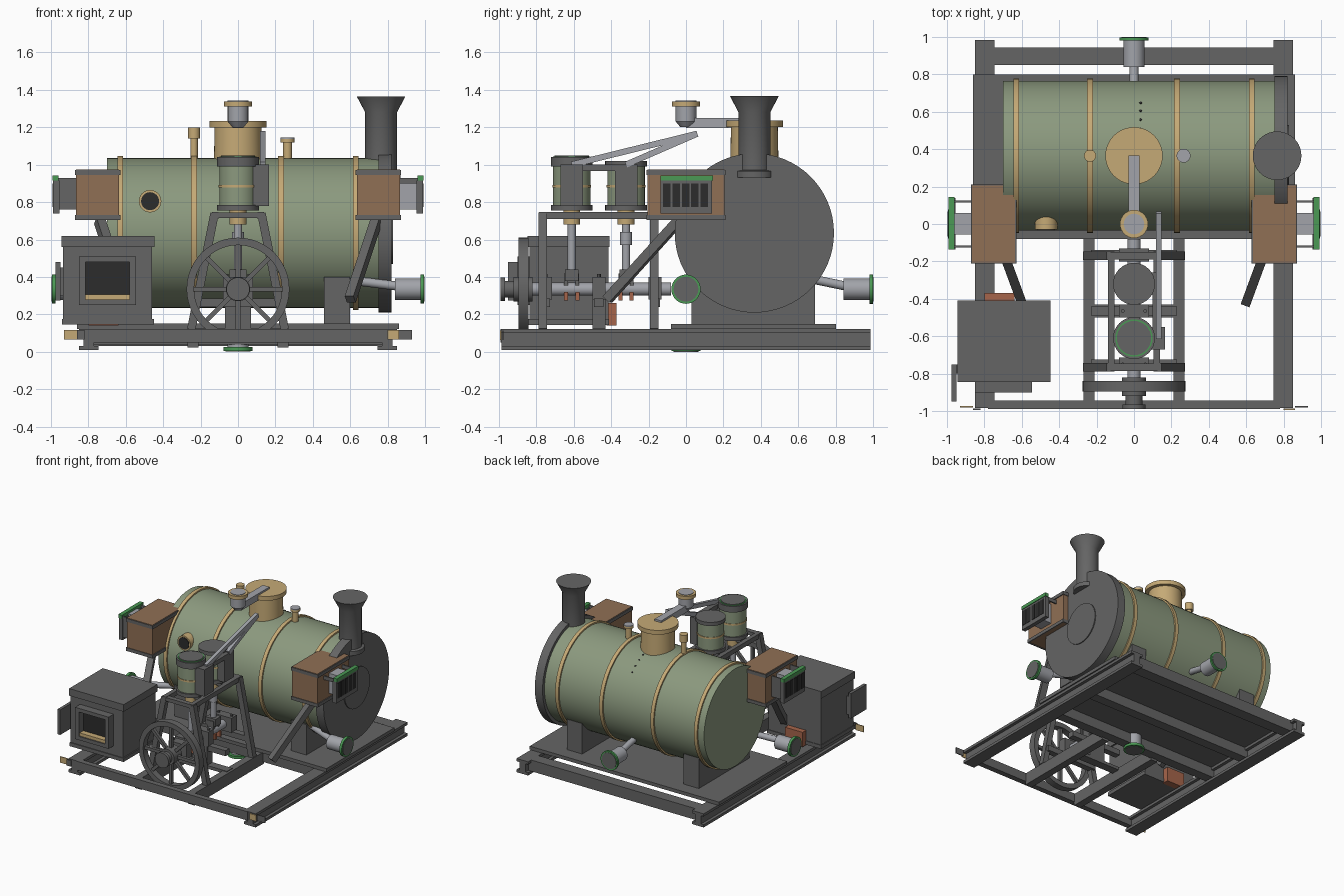
import bpy, bmesh, math
from mathutils import Vector

old = bpy.data.objects.get("Cube")
if old:
    bpy.data.objects.remove(old, do_unlink=True)


def material(name, r, g, b):
    m = bpy.data.materials.new(name)
    m.use_nodes = True
    m.diffuse_color = (r, g, b, 1)
    m.node_tree.nodes["Principled BSDF"].inputs["Base Color"].default_value = (r, g, b, 1)
    return m


GREEN = material("sage green", .26, .32, .21)
IRON = material("dark iron", .13, .13, .13)
BRASS = material("brass", .56, .40, .18)
BROWN = material("brown", .28, .16, .09)
STEEL = material("light steel", .36, .37, .40)
ACCENT = material("bright green", .07, .32, .09)
COPPER = material("copper", .38, .13, .07)
BLACK = material("soot black", .025, .025, .025)
made = []


def finish(name, bm, mat):
    bmesh.ops.recalc_face_normals(bm, faces=bm.faces)
    mesh = bpy.data.meshes.new(name)
    bm.to_mesh(mesh)
    bm.free()
    mesh.materials.append(mat)
    ob = bpy.data.objects.new(name, mesh)
    bpy.context.collection.objects.link(ob)
    made.append(ob)
    return ob


def box(name, x, y, z, mat):
    """Box from (low, high) ranges on each axis."""
    bm = bmesh.new()
    bmesh.ops.create_cube(bm, size=1)
    for v in bm.verts:
        v.co = [(a + b) / 2 + c * abs(b - a) for (a, b), c in zip((x, y, z), v.co)]
    return finish(name, bm, mat)


def beam(name, p, q, w, d, mat):
    """Square bar between two points."""
    p, q = Vector(p), Vector(q)
    ob = box(name, (-w / 2, w / 2), (-d / 2, d / 2), (0, (q - p).length), mat)
    ob.rotation_euler = (q - p).to_track_quat('Z', 'Y').to_euler()
    ob.location = p
    return ob


def lathe(name, profile, origin, axis, mat, ring=False, steps=40):
    """Turn a (radius, height) profile around an axis."""
    bm = bmesh.new()
    vs = [bm.verts.new((r, 0, h)) for r, h in profile]
    pairs = list(zip(vs, vs[1:])) + ([(vs[-1], vs[0])] if ring else [])
    es = [bm.edges.new(p) for p in pairs]
    bmesh.ops.spin(bm, geom=vs + es, cent=(0, 0, 0), axis=(0, 0, 1),
                   angle=2 * math.pi, steps=steps, use_merge=True)
    bmesh.ops.remove_doubles(bm, verts=bm.verts, dist=1e-5)
    ob = finish(name, bm, mat)
    ob.rotation_euler = Vector(axis).to_track_quat('Z', 'Y').to_euler()
    ob.location = origin
    return ob


def rod(name, p, q, r, mat, steps=32):
    p, q = Vector(p), Vector(q)
    h = (q - p).length
    return lathe(name, [(0, 0), (r, 0), (r, h), (0, h)], p, q - p, mat, steps=steps)


# Base frame
for s in (-1, 1):
    box("side_rail_web", (s * .77, s * .825), (-.985, .985), (.02, .11), IRON)
    for z in (.01, .1):
        box("side_rail_flange", (s * .745, s * .85), (-.985, .985), (z, z + .022), IRON)
    box("inner_rail", (s * .21, s * .27), (-.95, -.05), (.022, .12), IRON)
box("front_crossbar", (-.78, .78), (-.99, -.945), (.05, .122), IRON)
box("rear_crossbar", (-.78, .78), (.85, .945), (.03, .122), IRON)
for y in (-.06, .33):
    box("middle_crossbar", (-.78, .78), (y, y + .08), (.04, .125), IRON)
box("bed_plate", (-.86, .86), (-.08, .8), (.122, .15), IRON)
box("left_corner_tag", (.8, .86), (-.994, -.986), (.065, .115), BRASS)
box("left_corner_hook", (.86, .93), (-.98, -.973), (.065, .115), IRON)
box("right_corner_tag", (-.93, -.86), (-.98, -.973), (.065, .115), BRASS)
box("right_corner_hook", (-.86, -.82), (-.994, -.986), (.065, .115), IRON)

# Boiler
CY, CZ = .365, .635
rod("boiler", (-.7, CY, CZ), (.76, CY, CZ), .4, GREEN, 64)
for x in (-.63, -.235, .23, .63):
    rod("boiler_band", (x - .015, CY, CZ), (x + .015, CY, CZ), .412, BRASS, 64)
rod("smokebox", (.75, CY, CZ), (.82, CY, CZ), .425, IRON, 64)
rod("smokebox_door", (.82, CY, CZ), (.828, CY, CZ), .165, IRON)
for s in (-1, 1):
    box("saddle", (s * .46, s * .6), (.03, .69), (.15, .4), IRON)
rod("porthole_rim", (-.47, .1, .805), (-.47, -.03, .805), .06, BRASS)
rod("porthole_glass", (-.47, .1, .805), (-.47, -.035, .805), .048, BLACK)
for i in range(5):
    a = math.radians(28 + 8 * i)
    d = Vector((0, math.cos(a + .3), math.sin(a + .3)))
    c = Vector((.035, CY, CZ))
    rod("boiler_rivet", c + d * .39, c + d * .404, .007, BLACK, 10)

# Chimney, dome and boiler fittings
lathe("chimney", [(0, .93), (.105, .93), (.105, .965), (.085, .97), (.085, 1.28),
                  (.13, 1.365), (0, 1.365)], (.765, CY, 0), (0, 0, 1), IRON)
lathe("steam_dome", [(0, .95), (.13, .95), (.125, 1.2), (.153, 1.2), (.153, 1.235), (0, 1.235)],
      (0, CY, 0), (0, 0, 1), BRASS)
rod("whistle_stem", (-.235, CY, 1.02), (-.235, CY, 1.15), .02, BRASS)
rod("whistle_head", (-.235, CY, 1.14), (-.235, CY, 1.2), .032, BRASS)
rod("safety_stem", (.265, CY, 1.02), (.265, CY, 1.12), .024, BRASS)
rod("safety_cap", (.265, CY, 1.12), (.265, CY, 1.138), .037, BRASS)
rod("safety_top", (.265, CY, 1.138), (.265, CY, 1.145), .037, STEEL)
box("steam_arm", (-.03, .03), (0, CY), (1.195, 1.25), STEEL)
lathe("steam_valve", [(0, 1.2), (.03, 1.2), (.055, 1.23), (.055, 1.32), (0, 1.32)],
      (0, 0, 0), (0, 0, 1), STEEL)
rod("valve_cap", (0, 0, 1.31), (0, 0, 1.338), .075, BRASS)
rod("valve_cap_top", (0, 0, 1.338), (0, 0, 1.342), .055, STEEL)

# Twin vertical cylinders with rods and cranks
for y, top in ((-.61, 1.04), (-.32, 1.02)):
    rod("cylinder", (0, y, .77), (0, y, 1.01), .1, GREEN)
    rod("cylinder_band", (0, y, .878), (0, y, .892), .104, BRASS)
    rod("cylinder_base", (0, y, .755), (0, y, .785), .112, IRON)
    rod("cylinder_cover", (0, y, .99), (0, y, top), .112, IRON)
    box("valve_chest", (.08, .165 if y < -.5 else .145), (y - .06, y + .06), (.78, 1), IRON)
    rod("gland", (0, y, .68), (0, y, .76), .045, BRASS)
    rod("piston_rod", (0, y, .42), (0, y, .7), .022, STEEL)
    beam("steam_bar", (.132, .06, 1.165), (.132, y, 1.0), .028, .032, STEEL)
    box("crosshead", (-.045, .045), (y - .035, y + .035), (.38, .44), IRON)
    for d in (-.03, .03):
        box("crank_web", (-.03, .03), (y + d - .01, y + d + .01), (.3, .42), IRON)
        box("eccentric_strap", (-.045, .045), (y + d - .011, y + d + .011), (.275, .32), COPPER)
rod("pump_barrel", (0, -.32, .57), (0, -.32, .64), .032, STEEL)
rod("cylinder_seal", (0, -.61, 1.035), (0, -.61, 1.044), .1, ACCENT)
rod("cylinder_lid", (0, -.61, 1.04), (0, -.61, 1.048), .092, IRON)
box("cylinder_link", (.1, .145), (-.67, -.26), (.965, 1.0), IRON)

# Engine frame
for s in (-1, 1):
    box("engine_top_rail", (s * .105, s * .14), (-.785, -.15), (.71, .748), IRON)
    for y in (-.765, -.17):
        beam("engine_leg", (s * .25, y, .12), (s * .125, y, .74), .045, .045, IRON)
for y in (-.765, -.61, -.32, -.17):
    box("engine_top_cross", (-.13, .13), (y - .02, y + .02), (.715, .745), IRON)
for y in (-.75, -.465, -.165):
    box("bearing_block", (-.08, .08), (y - .035, y + .035), (.28, .4), IRON)
    box("bearing_beam", (-.23, .23), (y - .025, y + .025), (.24, .285), IRON)
    for s in (-.06, .06):
        rod("bearing_bolt", (s, y, .39), (s, y, .415), .01, IRON, 8)
box("bearing_pedestal", (-.07, .07), (-.5, -.43), (.12, .3), IRON)
box("pedestal_foot", (-.25, .25), (-.5, -.43), (.1, .125), IRON)

# Crankshaft and flywheel
AZ = .335
rod("crankshaft", (0, -.95, AZ), (0, -.08, AZ), .035, STEEL)
lathe("flywheel_rim", [(.235, 0), (.275, 0), (.275, .055), (.235, .055)],
      (0, -.895, AZ), (0, 1, 0), IRON, ring=True, steps=48)
for i in range(8):
    a = i * math.pi / 4
    d = Vector((math.cos(a), 0, math.sin(a)))
    c = Vector((0, -.867, AZ))
    beam("flywheel_spoke", c + d * .04, c + d * .24, .025, .025, IRON)
rod("flywheel_hub", (0, -.92, AZ), (0, -.82, AZ), .065, IRON)
rod("shaft_collar", (0, -.975, AZ), (0, -.91, AZ), .045, IRON)
rod("shaft_end", (0, -.99, AZ), (0, -.965, AZ), .062, IRON)

# Furnace with open door
box("furnace_body", (-.935, -.46), (-.835, -.415), (.17, .56), IRON)
box("furnace_plinth", (-.94, -.45), (-.842, -.41), (.145, .175), IRON)
box("furnace_lid", (-.943, -.447), (-.845, -.408), (.56, .618), IRON)
box("furnace_mouth", (-.82, -.56), (-.843, -.83), (.28, .49), BLACK)
for x in (-.85, -.58):
    box("mouth_frame_side", (x, x + .035), (-.9, -.83), (.25, .51), IRON)
for z in (.25, .48):
    box("mouth_frame_bar", (-.85, -.545), (-.9, -.83), (z, z + .03), IRON)
box("mouth_sill", (-.815, -.58), (-.89, -.84), (.28, .305), BRASS)
box("furnace_door", (-.975, -.95), (-.95, -.75), (.275, .48), IRON)
box("door_hinge", (-.955, -.93), (-.8, -.75), (.3, .45), IRON)
box("copper_tank", (-.8, -.64), (-.425, -.37), (.14, .26), COPPER)

# Side boxes, grilles, struts and side pipes
for s in (-1, 1):
    box("side_box", (s * .635, s * .865), (-.205, .205), (.71, .975), BROWN)
    for z in (.705, .945):
        for y in (-.21, .2):
            box("side_box_rim", (s * .628, s * .872), (y, y + .01), (z, z + .027), IRON)
        for x in (.628, .862):
            box("side_box_rim_end", (s * x, s * (x + .01)), (-.21, .21), (z, z + .027), IRON)
    box("grille_neck", (s * .86, s * .96), (-.055, .06), (.76, .925), STEEL)
    for y in (-.125, .115):
        low = .76 if s < 0 else .9
        box("grille_bracket", (s * .86, s * .96), (y, y + .01), (low, .93), IRON)
    box("grille_frame", (s * .955, s * .988), (-.135, .14), (.74, .915), IRON)
    box("grille_top", (s * .96, s * .993), (-.135, .145), (.915, .943), ACCENT)
    for i in range(5):
        y = -.122 + i * .05
        box("grille_slot", (s * .987, s * .991), (y, y + .04), (.775, .9), BLACK)
    beam("side_strut", (s * .74, -.04, .7), (s * .6, -.42, .28), .05, .05, IRON)
    rod("side_pipe_neck", (s * .58, .08, .385), (s * .86, 0, .35), .024, STEEL)
    rod("side_pipe", (s * .84, 0, AZ), (s * .98, 0, AZ), .057, STEEL)
    rod("side_pipe_flange", (s * .975, 0, AZ), (s * .995, 0, AZ), .078, ACCENT)
    rod("side_pipe_face", (s * .99, 0, AZ), (s * .998, 0, AZ), .066, IRON)

# Rear and bottom pipes
rod("rear_pipe_neck", (0, .62, .4), (0, .86, .35), .024, STEEL)
rod("rear_pipe", (0, .84, AZ), (0, .985, AZ), .057, STEEL)
rod("rear_pipe_flange", (0, .98, AZ), (0, .997, AZ), .078, ACCENT)
rod("rear_pipe_face", (0, .99, AZ), (0, 1, AZ), .066, IRON)
rod("drain_pipe", (0, 0, .01), (0, 0, .13), .055, STEEL)
rod("drain_flange", (0, 0, .004), (0, 0, .025), .078, ACCENT)
rod("drain_face", (0, 0, 0), (0, 0, .01), .066, IRON)

# Smooth the round parts, keep hard edges
bpy.ops.object.select_all(action='DESELECT')
for ob in made:
    ob.select_set(True)
bpy.context.view_layer.objects.active = made[0]
bpy.ops.object.shade_smooth_by_angle(angle=math.radians(30))
